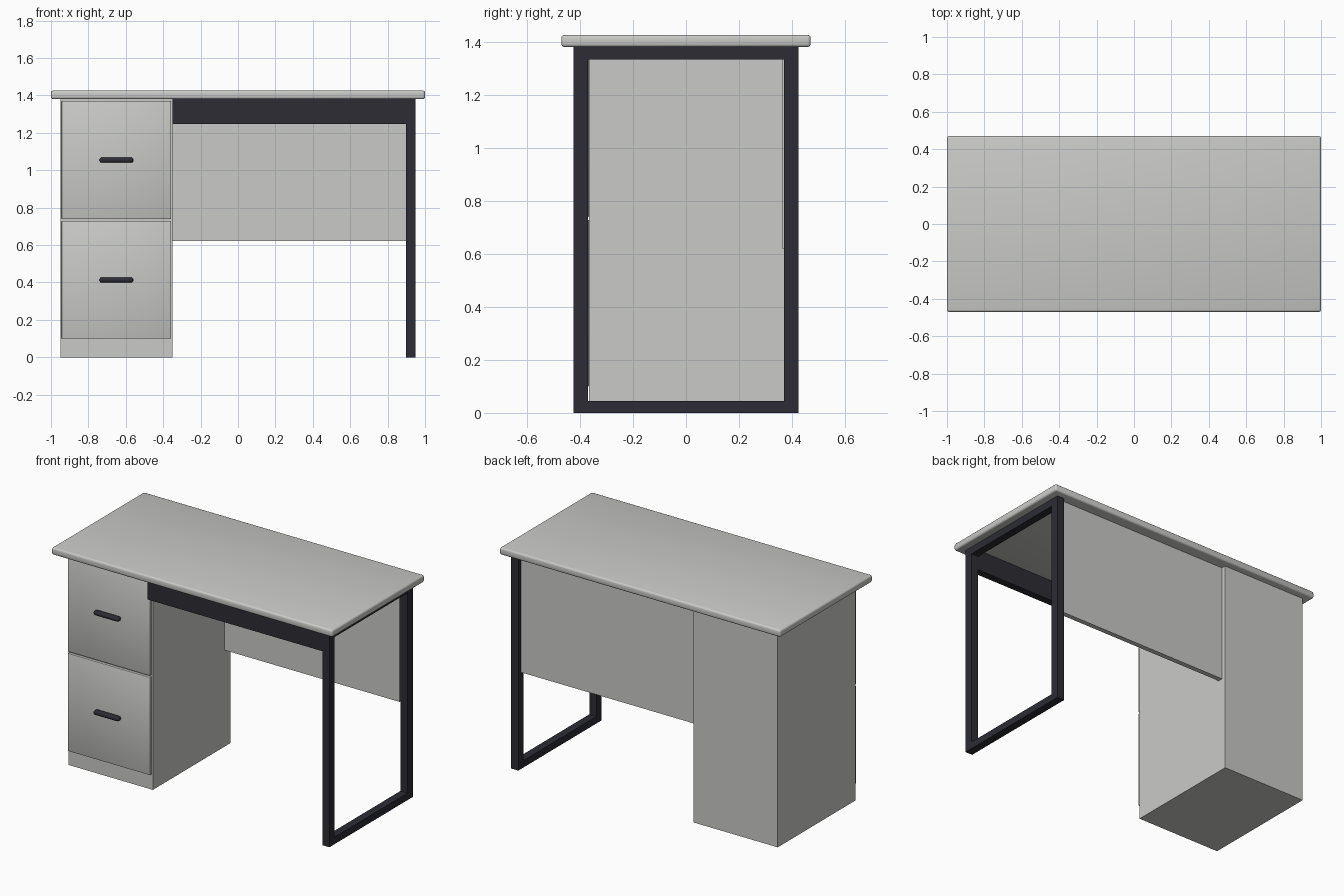
import bpy
import math

if "Cube" in bpy.data.objects:
    bpy.data.objects.remove(bpy.data.objects["Cube"], do_unlink=True)


def material(name, rgb):
    m = bpy.data.materials.new(name)
    m.use_nodes = True
    m.diffuse_color = (*rgb, 1)
    bsdf = next(n for n in m.node_tree.nodes if n.type == "BSDF_PRINCIPLED")
    bsdf.inputs["Base Color"].default_value = (*rgb, 1)
    return m


GREY = material("light grey laminate", (0.59, 0.59, 0.575))
DARK = material("dark metal", (0.025, 0.025, 0.034))


def box(name, x, y, z, mat, bevel=0.0, segments=3):
    """Box from (min, max) ranges, with optional rounded edges."""
    bpy.ops.mesh.primitive_cube_add(size=1)
    ob = bpy.context.object
    ob.name = ob.data.name = name
    for v in ob.data.vertices:
        v.co = [r[0] if c < 0 else r[1] for c, r in zip(v.co, (x, y, z))]
    ob.data.materials.append(mat)
    if bevel:
        mod = ob.modifiers.new("rounded edges", "BEVEL")
        mod.width = bevel
        mod.segments = segments
        bpy.ops.object.modifier_apply(modifier=mod.name)
        bpy.ops.object.shade_smooth_by_angle(angle=math.radians(35))
    return ob


LEG_H = 1.38

# Worktop
box("desk_top", (-1, 1), (-0.47, 0.47), (LEG_H, 1.426), GREY, 0.012)

# Drawer cabinet
box("cabinet", (-0.95, -0.35), (-0.366, 0.424), (0, LEG_H), GREY)

# Drawer fronts and their handles
for name, z0, z1, hz in (("lower", 0.099, 0.729, 0.413),
                         ("upper", 0.739, 1.37, 1.054)):
    box(name + "_drawer_front", (-0.943, -0.357), (-0.386, -0.366),
        (z0, z1), GREY, 0.004, 2)
    box(name + "_drawer_handle", (-0.74, -0.56), (-0.42, -0.384),
        (hz - 0.014, hz + 0.014), DARK, 0.012)

# Metal leg frame: two posts joined by top and bottom bars
LEG_X = (0.897, 0.948)
box("front_leg", LEG_X, (-0.424, -0.37), (0, LEG_H), DARK)
box("back_leg", LEG_X, (0.37, 0.424), (0, LEG_H), DARK)
box("leg_bottom_bar", LEG_X, (-0.37, 0.37), (0, 0.045), DARK)
box("leg_top_bar", LEG_X, (-0.37, 0.37), (1.333, LEG_H), DARK)

# Front rail and back modesty panel between cabinet and leg frame
box("front_rail", (-0.35, 0.897), (-0.42, -0.372), (1.246, LEG_H), DARK)
box("back_panel", (-0.35, 0.897), (0.363, 0.395), (0.621, LEG_H), GREY)
